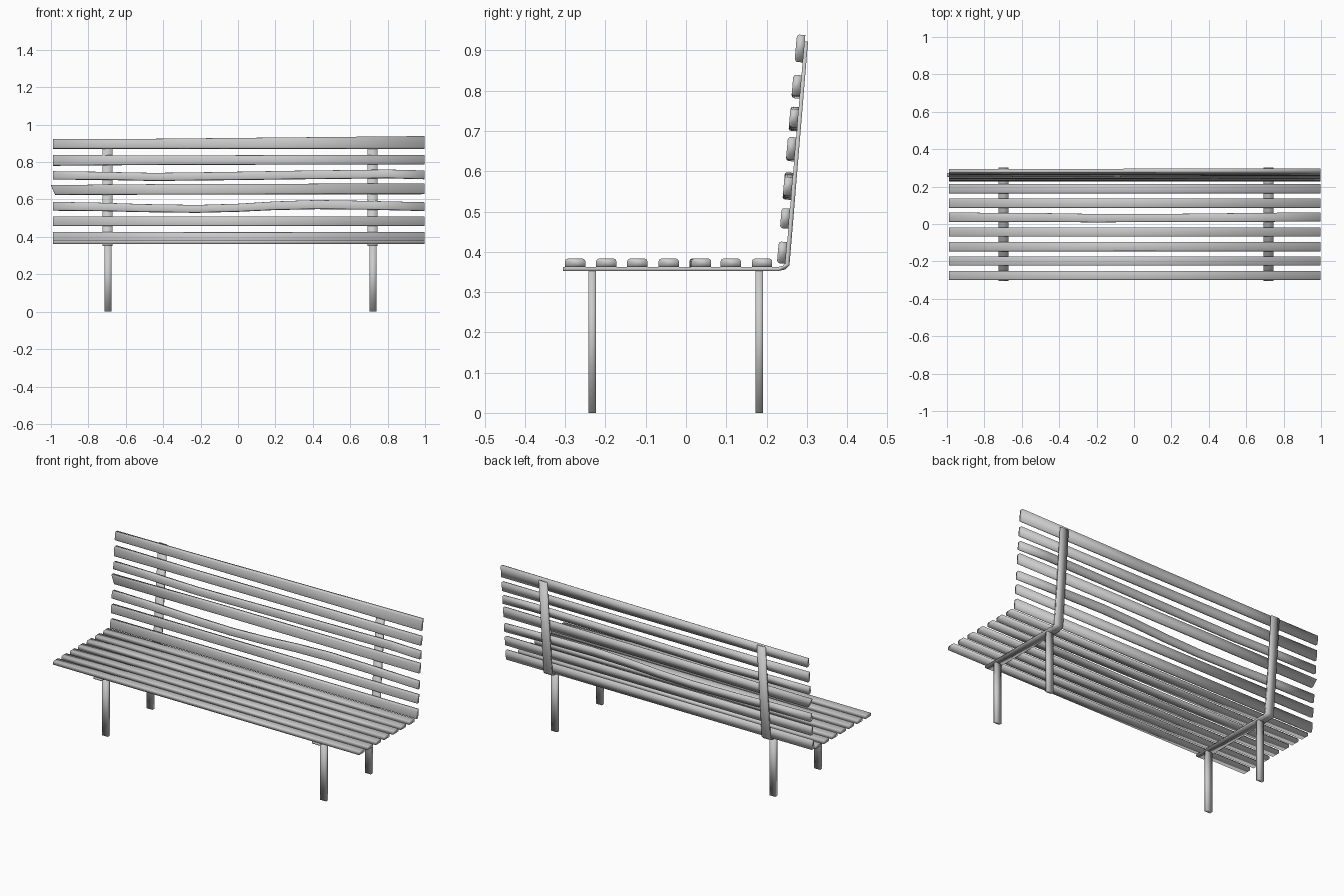
import bpy, bmesh, math
from mathutils import Vector

if "Cube" in bpy.data.objects:
    bpy.data.objects.remove(bpy.data.objects["Cube"])


def make_object(name, rings):
    """Skin a list of equal closed rings into a capped solid."""
    bm = bmesh.new()
    loops = [[bm.verts.new(p) for p in ring] for ring in rings]
    n = len(loops[0])
    for a, b in zip(loops, loops[1:]):
        for i in range(n):
            j = (i + 1) % n
            bm.faces.new((a[i], a[j], b[j], b[i]))
    bm.faces.new(loops[0][::-1])
    bm.faces.new(loops[-1])
    bmesh.ops.recalc_face_normals(bm, faces=bm.faces)
    for f in bm.faces:
        f.smooth = True
    mesh = bpy.data.meshes.new(name)
    bm.to_mesh(mesh)
    bm.free()
    obj = bpy.data.objects.new(name, mesh)
    bpy.context.collection.objects.link(obj)
    return obj


# Slat section: (across, thickness), flat underside and eased upper edges
SECTION = [(-0.5, 0), (0.5, 0), (0.5, 0.7), (0.47, 0.88), (0.38, 1),
           (-0.38, 1), (-0.47, 0.88), (-0.5, 0.7)]


def slat(name, base, across, out, stations, thick=0.021, skew=0):
    """Stations are (x, shift across, width); skew slants the left end."""
    rings = []
    for k, (x, shift, width) in enumerate(stations):
        ring = []
        for u, v in SECTION:
            p = base + across * (shift + u * width) + out * (v * thick)
            p.x = x + (skew * (0.5 - u) if k == 0 else 0)
            ring.append(p)
        rings.append(ring)
    return make_object(name, rings)


L, R = -0.99, 0.997

# Seat slats
Y, Z = Vector((0, 1, 0)), Vector((0, 0, 1))
for i, y in enumerate((-0.275, -0.198, -0.121, -0.043, 0.032, 0.111, 0.189)):
    st = [(L, 0, 0.05), (R, 0, 0.05)]
    if i == 4:  # slightly warped board
        st = [(L, 0.004, 0.05), (-0.5, 0.003, 0.047), (-0.2, -0.001, 0.045),
              (0.1, 0, 0.042), (0.5, 0.002, 0.047), (R, 0.006, 0.049)]
    slat(f"seat_slat_{i + 1}", Vector((0, y, 0.362)), Y, Z, st)

# Back slats, leaning with the frame: (x, centre height, width)
lean = math.radians(5)
up = Vector((0, math.sin(lean), math.cos(lean)))
fwd = Vector((0, -math.cos(lean), math.sin(lean)))
back = [
    [(L, 0.397, 0.054), (R, 0.397, 0.054)],
    [(L, 0.482, 0.050), (R, 0.482, 0.050)],
    [(L, 0.563, 0.046), (-0.75, 0.560, 0.044), (-0.5, 0.553, 0.042),
     (-0.22, 0.549, 0.041), (0, 0.555, 0.042), (0.2, 0.566, 0.045),
     (0.42, 0.572, 0.048), (0.7, 0.568, 0.046), (R, 0.561, 0.046)],
    [(L, 0.650, 0.052), (-0.3, 0.654, 0.056), (R, 0.656, 0.056)],
    [(L, 0.728, 0.044), (-0.75, 0.726, 0.042), (-0.45, 0.720, 0.042),
     (-0.1, 0.724, 0.043), (0.3, 0.730, 0.045), (0.8, 0.736, 0.046),
     (R, 0.731, 0.046)],
    [(L, 0.809, 0.058), (-0.5, 0.809, 0.050), (0.2, 0.811, 0.050),
     (R, 0.812, 0.052)],
    [(L, 0.896, 0.050), (-0.5, 0.897, 0.052), (0.2, 0.900, 0.060),
     (R, 0.904, 0.068)],
]
for i, st in enumerate(back):
    z0 = st[0][1]
    base = Vector((0, 0.249 + (z0 - 0.397) * math.tan(lean), z0))
    skew = 0
    if i == 3:  # board with a slanted left end
        skew = 0.022
        st = [(-1.0, st[0][1], st[0][2])] + st[1:]
    st = [(x, z - z0, w) for x, z, w in st]
    if skew:
        st[0] = (-1.0, 0, st[0][2])
    slat(f"back_slat_{i + 1}", base, up, fwd, st, skew=skew)

# Bent strap frame: outer and inner outline of the strip, side view (y, z)
OUTLINE = [(-0.305, 0.352), (0.228, 0.352), (0.246, 0.356), (0.257, 0.367),
           (0.303, 0.922), (0.294, 0.922), (0.247, 0.374), (0.240, 0.365),
           (0.228, 0.362), (-0.305, 0.362)]
for side, x in (("left", -0.698), ("right", 0.719)):
    make_object(f"{side}_frame", [[Vector((x + dx, y, z)) for y, z in OUTLINE]
                                  for dx in (-0.026, 0.026)])
    # Flat bar legs
    for end, y in (("front", -0.233), ("rear", 0.182)):
        cx = x + 0.003
        make_object(f"{end}_{side}_leg",
                    [[Vector((cx + sx * 0.019, y + sy * 0.0095, z))
                      for sx, sy in ((-1, -1), (1, -1), (1, 1), (-1, 1))]
                     for z in (0, 0.354)])
